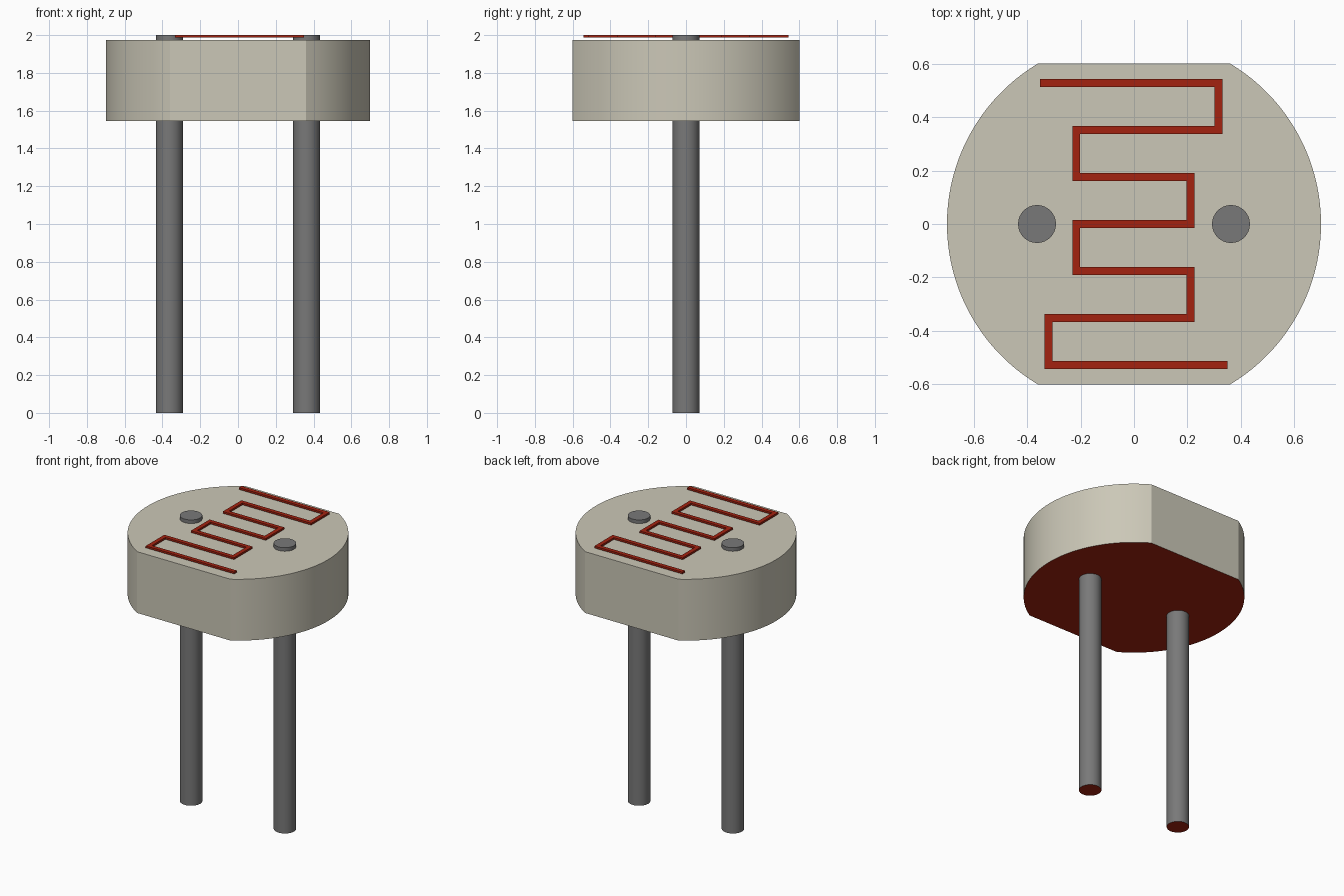
import bpy, bmesh, math
from mathutils import Vector

if "Cube" in bpy.data.objects:
    bpy.data.objects.remove(bpy.data.objects["Cube"])


def material(name, rgb):
    m = bpy.data.materials.new(name)
    m.diffuse_color = (*rgb, 1)
    m.use_nodes = True
    m.node_tree.nodes["Principled BSDF"].inputs["Base Color"].default_value = m.diffuse_color
    return m


BEIGE = material("ceramic beige", (0.60, 0.575, 0.475))
GREY = material("lead grey", (0.19, 0.19, 0.19))
RED = material("track red", (0.37, 0.016, 0.005))


def extrude_faces(name, bm, height, mats):
    """Raise the flat faces in bm by height, then smooth the rounded sides."""
    top = bmesh.ops.extrude_face_region(bm, geom=bm.faces[:])["geom"]
    verts = [v for v in top if isinstance(v, bmesh.types.BMVert)]
    bmesh.ops.translate(bm, verts=verts, vec=(0, 0, height))
    bmesh.ops.recalc_face_normals(bm, faces=bm.faces[:])
    # underside takes the last material
    for f in bm.faces:
        f.material_index = len(mats) - 1 if f.normal.z < -0.5 else 0
    me = bpy.data.meshes.new(name)
    bm.to_mesh(me)
    bm.free()
    for m in mats:
        me.materials.append(m)
    ob = bpy.data.objects.new(name, me)
    bpy.context.collection.objects.link(ob)
    bpy.ops.object.select_all(action='DESELECT')
    ob.select_set(True)
    bpy.context.view_layer.objects.active = ob
    bpy.ops.object.shade_smooth_by_angle(angle=math.radians(20))
    return ob


def prism(name, outline, z0, z1, mats):
    bm = bmesh.new()
    bm.faces.new([bm.verts.new((x, y, z0)) for x, y in outline])
    return extrude_faces(name, bm, z1 - z0, mats)


# Ceramic body: disc with flats front and back, red underside
R, FLAT, N = 0.70, 0.60, 40
a = math.asin(FLAT / R)
arc = [-a + 2 * a * i / N for i in range(N + 1)]
outline = [(R * math.cos(t + s), R * math.sin(t + s)) for s in (0, math.pi) for t in arc]
prism("body", outline, 1.546, 1.975, [BEIGE, RED])

# Two wire leads passing through the body, red cut ends below
for side, cx in (("left", -0.363), ("right", 0.363)):
    ring = [(cx + 0.071 * math.cos(i * math.tau / 32), 0.071 * math.sin(i * math.tau / 32))
            for i in range(32)]
    prism(side + "_lead", ring, 0, 2.0, [GREY, RED])

# Serpentine track: mitred ribbon just above the body top
turns = [-0.352, 0.316, -0.216, 0.211, -0.216, 0.211, -0.320, 0.350]
path = []
for i in range(7):
    y = 0.528 - 0.176 * i
    path += [Vector((turns[i], y)), Vector((turns[i + 1], y))]
HALF = 0.0145
bm = bmesh.new()
pairs = []
for i, p in enumerate(path):
    normals = []
    for j in (i - 1, i):
        if 0 <= j < len(path) - 1:
            d = (path[j + 1] - path[j]).normalized()
            normals.append(Vector((-d.y, d.x)))
    off = sum(normals, Vector((0, 0))) * HALF
    pairs.append([bm.verts.new((*(p + s * off), 1.987)) for s in (1, -1)])
for (l0, r0), (l1, r1) in zip(pairs, pairs[1:]):
    bm.faces.new((l0, r0, r1, l1))
extrude_faces("track", bm, 0.013, [RED])
